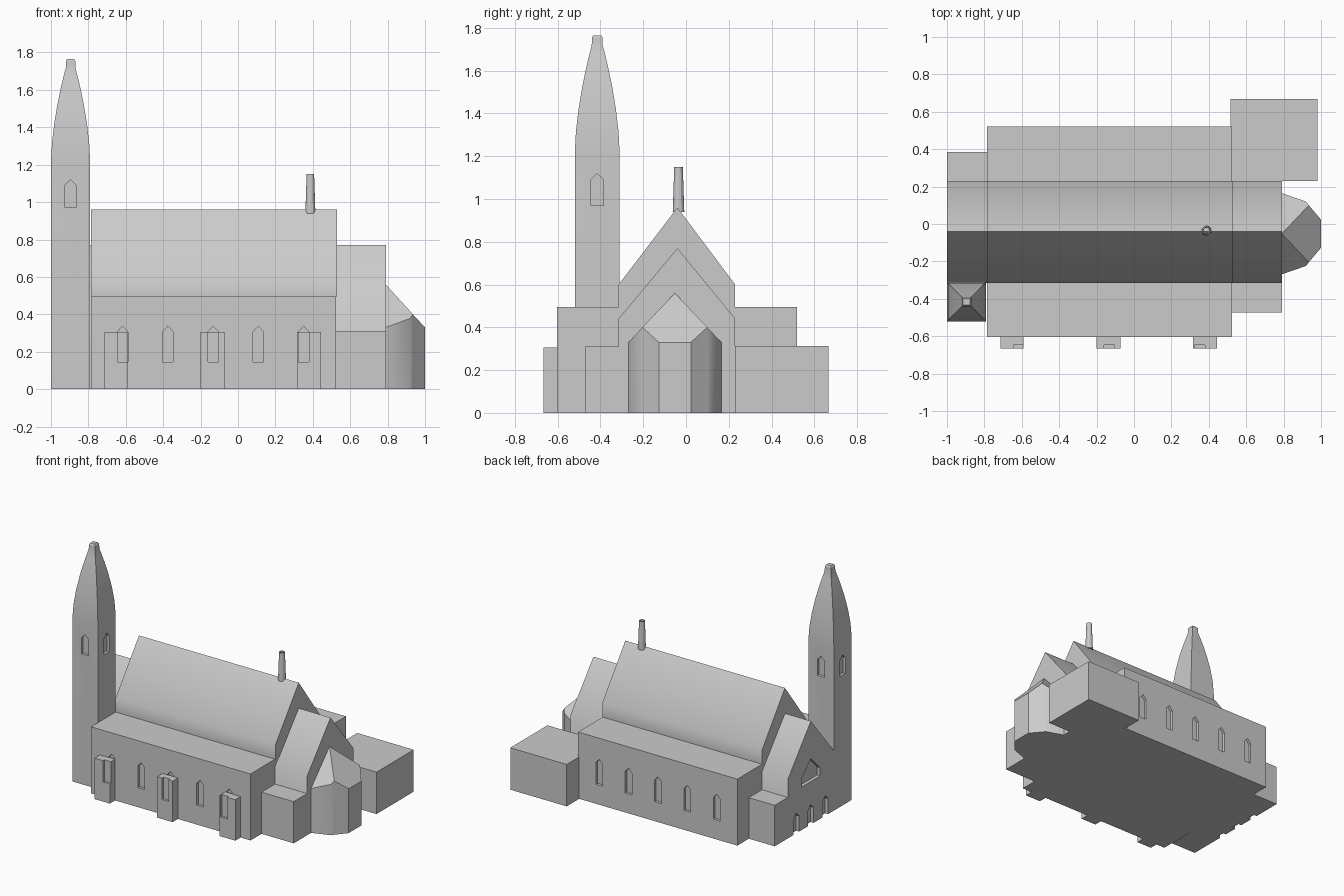
import bpy, bmesh, math

if "Cube" in bpy.data.objects:
    bpy.data.objects.remove(bpy.data.objects["Cube"])

stone = bpy.data.materials.new("plain grey")
stone.diffuse_color = (0.6, 0.6, 0.6, 1)
stone.use_nodes = True
stone.node_tree.nodes["Principled BSDF"].inputs["Base Color"].default_value = stone.diffuse_color
AXIS_Y = -0.04          # centre line of the church


def make(name, verts, faces, smooth=None):
    me = bpy.data.meshes.new(name)
    me.from_pydata(verts, [], faces)
    bm = bmesh.new()
    bm.from_mesh(me)
    bmesh.ops.recalc_face_normals(bm, faces=bm.faces)
    bm.to_mesh(me)
    bm.free()
    me.materials.append(stone)
    ob = bpy.data.objects.new(name, me)
    bpy.context.collection.objects.link(ob)
    if smooth:
        activate(ob)
        bpy.ops.object.shade_smooth_by_angle(angle=math.radians(smooth))
    return ob


def activate(ob):
    bpy.ops.object.select_all(action='DESELECT')
    ob.select_set(True)
    bpy.context.view_layer.objects.active = ob


def loft(name, rings, smooth=None, closed=False):
    """Skin equal-length rings; cap the ends, or close the loop of rings."""
    n, m = len(rings[0]), len(rings)
    faces = [(i * n + j, i * n + (j + 1) % n,
              (i + 1) % m * n + (j + 1) % n, (i + 1) % m * n + j)
             for i in range(m if closed else m - 1) for j in range(n)]
    if not closed:
        faces += [tuple(range(n)), tuple(range((m - 1) * n, m * n))]
    return make(name, [v for r in rings for v in r], faces, smooth)


def prism(name, pts, axis, a, b, smooth=None):
    """Extrude a (side, z) outline along x or y from a to b."""
    put = (lambda p, d: (d, p[0], p[1])) if axis == 'x' else (lambda p, d: (p[0], d, p[1]))
    return loft(name, [[put(p, d) for p in pts] for d in (a, b)], smooth)


def box(name, x0, x1, y0, y1, z1):
    return prism(name, [(x0, 0), (x1, 0), (x1, z1), (x0, z1)], 'y', y0, y1)


def lancet(c, half, z0, spring, apex):
    return [(c - half, z0), (c + half, z0), (c + half, spring), (c, apex), (c - half, spring)]


def cut(ob, pts, axis, face, depth=0.02):
    """Recess an outline into the wall lying at coordinate `face`."""
    cutter = prism("cutter", pts, axis, face - depth, face + depth)
    cutter.hide_render = True
    mod = ob.modifiers.new("recess", 'BOOLEAN')
    mod.operation, mod.solver, mod.object = 'DIFFERENCE', 'EXACT', cutter
    activate(ob)
    bpy.ops.object.modifier_apply(modifier=mod.name)
    bpy.data.objects.remove(cutter)


def gable(name, x0, x1, base, eave, ridge, smooth=45):
    pts = [(-0.315, base), (0.23, base), (0.23, eave), (AXIS_Y, ridge), (-0.315, eave)]
    return prism(name, pts, 'x', x0, x1, smooth)


# aisles with five lancet windows on each side
windows = [-0.617 + 0.242 * i for i in range(5)]
aisles = box("aisles", -0.787, 0.525, -0.603, 0.52, 0.495)
for x in windows:
    for y in (-0.603, 0.52):
        cut(aisles, lancet(x, 0.028, 0.145, 0.306, 0.337), 'y', y)

# nave, chancel and west front
gable("nave", -0.787, 0.528, 0.495, 0.60, 0.96)
gable("chancel", 0.52, 0.79, 0, 0.44, 0.77)
west = gable("west_front", -1, -0.78, 0, 0.44, 0.77)
cut(west, lancet(AXIS_Y, 0.11, 0.32, 0.38, 0.49), 'x', -1, 0.025)
for y in (-0.21, AXIS_Y, 0.13):
    cut(west, lancet(y, 0.033, -0.02, 0.115, 0.15), 'x', -1, 0.025)

# low side rooms
box("west_side_room", -1, -0.78, 0.22, 0.385, 0.305)
box("south_side_room", 0.52, 0.79, -0.473, -0.31, 0.31)
box("annex", 0.515, 0.98, 0.23, 0.667, 0.312)

# buttresses with window slots
for i, (x0, x1) in enumerate([(-0.715, -0.59), (-0.2, -0.073), (0.315, 0.443)]):
    b = box(f"buttress_{i + 1}", x0, x1, -0.665, -0.60, 0.305)
    cut(b, lancet(windows[2 * i], 0.028, 0.145, 0.306, 0.337), 'y', -0.665, 0.017)

# tower with curved spire
tx, ty, half = -0.895, -0.415, 0.105
levels = [(0, half), (1.21, half)]
levels += [(1.21 + 0.53 * t, 0.02 + 0.085 * (1 - t ** 1.7)) for t in (0.2, 0.4, 0.6, 0.75, 0.88, 0.96)]
levels += [(1.755, 0.025), (1.765, 0.018)]
tower = loft("tower", [[(tx + sx * h, ty + sy * h, z) for sx, sy in
                        ((-1, -1), (1, -1), (1, 1), (-1, 1))] for z, h in levels])
for s in (-1, 1):
    cut(tower, lancet(tx, 0.03, 0.97, 1.09, 1.12), 'y', ty + s * half)
    cut(tower, lancet(ty, 0.03, 0.97, 1.09, 1.12), 'x', tx + s * half)
activate(tower)
bpy.ops.object.shade_smooth_by_angle(angle=math.radians(30))

# apse: half-round wall under a hipped roof
ay = -0.052
side = [(0.79, 0.217, 0.33), (0.92, 0.172, 0.378), (0.935, 0.152, 0.40), (1.0, 0.075, 0.33)]
rim = [(x, ay + y, z) for x, y, z in side] + [(x, ay - y, z) for x, y, z in reversed(side)]
base = [(x, y, 0) for x, y, z in rim]
apex = (0.79, ay, 0.56)
walls = [(i, i + 1, i + 9, i + 8) for i in range(7)]
roof = [(16, 0, 1, 2), (16, 2, 3, 4, 5), (16, 5, 6, 7)]
make("apse", rim + base + [apex], walls + roof + [tuple(range(8, 16)), (16, 7, 15, 8, 0)], 40)

# hollow ridge turret
n = 12
loft("ridge_turret", [[(0.387 + r * math.cos(2 * math.pi * k / n),
                        -0.035 + r * math.sin(2 * math.pi * k / n), z) for k in range(n)]
                      for r, z in ((0.027, 0.94), (0.02, 1.15), (0.014, 1.15), (0.016, 0.94))],
     closed=True)
